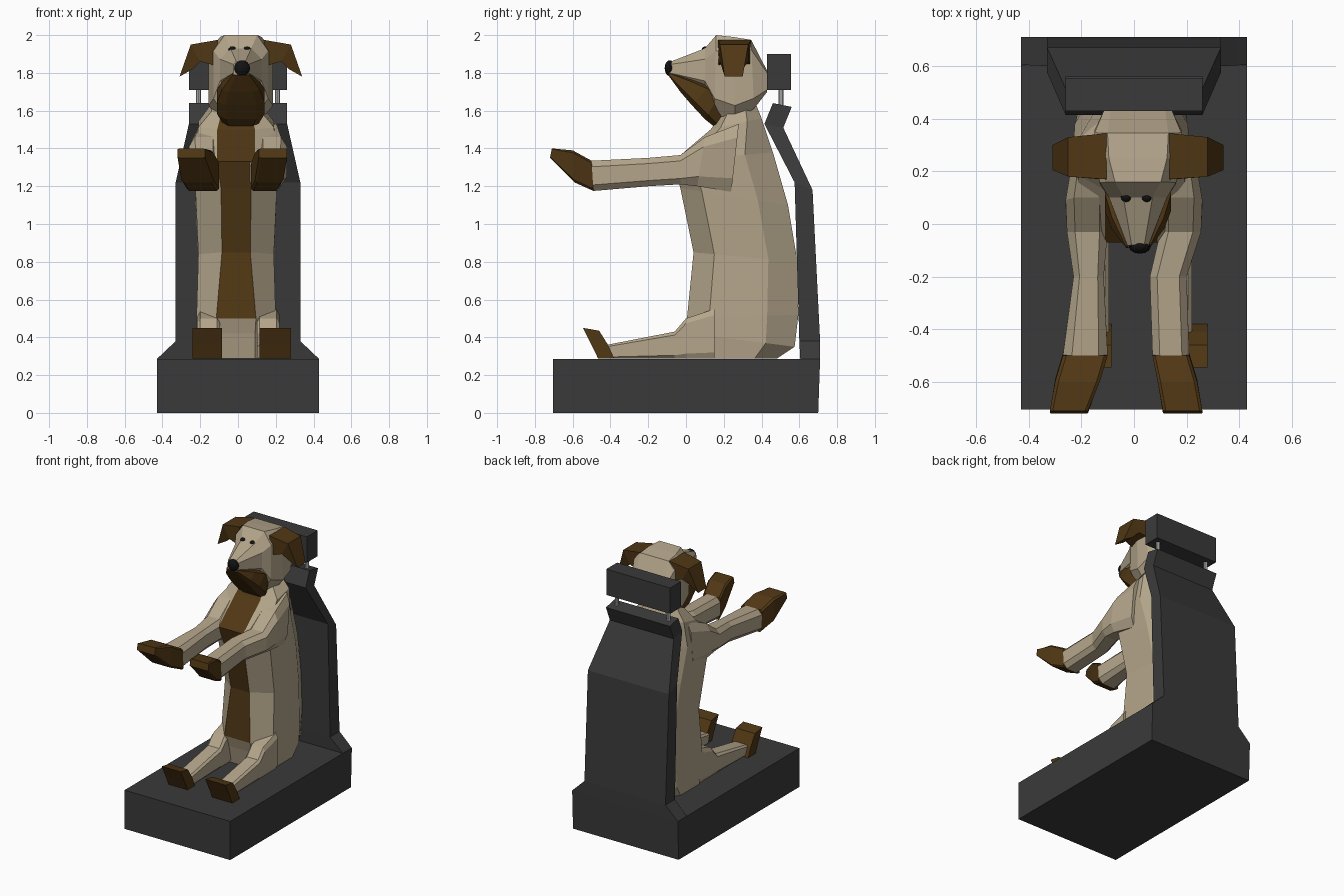
import bpy, bmesh, math
from mathutils import Vector

if "Cube" in bpy.data.objects:
    bpy.data.objects.remove(bpy.data.objects["Cube"])


def material(name, rgb):
    m = bpy.data.materials.new(name)
    m.diffuse_color = (*rgb, 1)
    m.use_nodes = True
    m.node_tree.nodes["Principled BSDF"].inputs["Base Color"].default_value = m.diffuse_color
    return m


TAN = material("tan_fur", (0.46, 0.38, 0.26))
BROWN = material("brown_fur", (0.08, 0.038, 0.007))
BLACK = material("black", (0.006, 0.006, 0.006))
DARK = material("seat_grey", (0.042, 0.042, 0.042))


def finish(name, bm, mats):
    bmesh.ops.recalc_face_normals(bm, faces=bm.faces)
    me = bpy.data.meshes.new(name)
    bm.to_mesh(me)
    bm.free()
    for m in mats:
        me.materials.append(m)
    ob = bpy.data.objects.new(name, me)
    bpy.context.collection.objects.link(ob)
    return ob


def loft(name, rings, mats, second=None):
    """Skin a list of equal rings; second(i, j) picks faces for material 1."""
    bm = bmesh.new()
    vs = [[bm.verts.new(p) for p in r] for r in rings]
    n = len(rings[0])
    for i in range(len(vs) - 1):
        for j in range(n):
            k = (j + 1) % n
            f = bm.faces.new((vs[i][j], vs[i][k], vs[i + 1][k], vs[i + 1][j]))
            if second and second(i, j):
                f.material_index = 1
    bm.faces.new(vs[0])
    bm.faces.new(vs[-1])
    return finish(name, bm, mats)


def octagon(x0, x1, low, high, k=0.6):
    """Chamfered ring across x; low and high are (y, z) of its bottom and top."""
    cx, hw = (x0 + x1) / 2, (x1 - x0) / 2
    ring = []
    for u, v in ((-k, -1), (k, -1), (1, -k), (1, k), (k, 1), (-k, 1), (-1, k), (-1, -k)):
        y, z = Vector(low).lerp(Vector(high), (v + 1) / 2)
        ring.append((cx + u * hw, y, z))
    return ring


def quad(x0, x1, front, back):
    return [(x0, *front), (x1, *front), (x1, *back), (x0, *back)]


def box(name, x, y, z, mat):
    return loft(name, [quad(-x, x, (y[0], h), (y[1], h)) for h in z], [mat])


def ball(name, loc, scale, mat):
    bm = bmesh.new()
    bmesh.ops.create_uvsphere(bm, u_segments=12, v_segments=8, radius=1)
    for v in bm.verts:
        v.co = Vector((v.co.x * scale[0], v.co.y * scale[1], v.co.z * scale[2])) + Vector(loc)
    return finish(name, bm, [mat])


# Seat: cushion block, bent backrest, headrest on two posts
box("seat_base", 0.43, (-0.705, 0.62), (0, 0.285), DARK)
loft("seat_back", [quad(-w, w, f, b) for w, f, b in (
    (0.43, (0.61, 0), (0.70, 0)),
    (0.43, (0.605, 0.285), (0.71, 0.285)),
    (0.33, (0.60, 0.38), (0.71, 0.38)),
    (0.33, (0.575, 1.22), (0.67, 1.18)),
    (0.26, (0.415, 1.53), (0.515, 1.51)),
    (0.26, (0.46, 1.64), (0.56, 1.62)))], [DARK])
box("headrest", 0.26, (0.43, 0.555), (1.71, 1.90), DARK)
for s, side in ((-1, "left"), (1, "right")):
    bpy.ops.mesh.primitive_cylinder_add(vertices=10, radius=0.014, depth=0.16,
                                        location=(s * 0.21, 0.503, 1.66))
    bpy.context.object.name = "headrest_post_" + side

# Torso: eight-sided rings, with a brown stripe up the front
torso = []
for w, s, f, b in (
        (0.20, 0.10, (0.06, 0.287), (0.48, 0.287)),
        (0.21, 0.10, (0.03, 0.42), (0.575, 0.35)),
        (0.21, 0.105, (0.005, 0.50), (0.595, 0.52)),
        (0.20, 0.075, (0.04, 0.85), (0.59, 0.80)),
        (0.215, 0.08, (-0.03, 1.19), (0.54, 1.10)),
        (0.22, 0.10, (-0.07, 1.33), (0.46, 1.38)),
        (0.20, 0.10, (0.13, 1.50), (0.40, 1.56)),
        (0.13, 0.08, (0.19, 1.58), (0.36, 1.66))):
    f, b, c = Vector(f), Vector(b), -0.01
    right = [(s, 0), (w, 0.2), (w, 0.72), (0.55 * w, 1)]
    pts = right + [(-x, t) for x, t in reversed(right)]
    torso.append([(c + x, *f.lerp(b, t)) for x, t in pts])
loft("torso", torso, [TAN, BROWN], lambda i, j: j == 7 and i >= 2)

# Arms reaching forward, with upturned paws (the two sides differ slightly)
for side, xs in (
        ("left", ((-0.23, -0.10), (-0.26, -0.10), (-0.255, -0.10), (-0.23, -0.115),
                  (-0.27, -0.10), (-0.30, -0.13), (-0.32, -0.175))),
        ("right", ((0.10, 0.23), (0.10, 0.26), (0.10, 0.255), (0.06, 0.20),
                   (0.07, 0.21), (0.09, 0.24), (0.11, 0.26)))):
    stations = (((0.24, 1.17), (0.28, 1.53)), ((0.06, 1.20), (0.10, 1.46)),
                ((-0.03, 1.21), (-0.03, 1.365)), ((-0.20, 1.20), (-0.20, 1.35)),
                ((-0.49, 1.175), (-0.50, 1.335)), ((-0.59, 1.22), (-0.60, 1.39)),
                ((-0.72, 1.35), (-0.71, 1.40)))
    rings = [octagon(*x, lo, hi) for x, (lo, hi) in zip(xs, stations)]
    loft("arm_" + side, rings[:5], [TAN])
    loft("hand_" + side, [octagon(*x, lo, hi, 0.85)
                          for x, (lo, hi) in list(zip(xs, stations))[4:]], [BROWN])

# Legs lying on the cushion, with upright feet
for side, x0, x1, foot in (("left", -0.215, -0.095, (-0.24, -0.085)),
                           ("right", 0.10, 0.22, (0.115, 0.28))):
    loft("leg_" + side, [octagon(x0, x1, lo, hi, 0.75) for lo, hi in (
        ((0.15, 0.287), (0.15, 0.55)), ((0.0, 0.287), (0.0, 0.50)),
        ((-0.06, 0.287), (-0.06, 0.43)), ((-0.40, 0.287), (-0.42, 0.36)))], [TAN])
    loft("foot_" + side, [quad(*foot, (-0.465, 0.287), (-0.38, 0.287)),
                          quad(*foot, (-0.50, 0.36), (-0.41, 0.355)),
                          quad(*foot, (-0.545, 0.45), (-0.46, 0.435))], [BROWN])

# Head: muzzle to back of skull, then the brown lower jaw
C = 0.015
loft("head", [octagon(C - w, C + w, lo, hi, k) for w, lo, hi, k in (
    (0.04, (-0.09, 1.785), (-0.08, 1.86), 0.6),
    (0.11, (0.10, 1.70), (0.10, 1.93), 0.5),
    (0.145, (0.15, 1.58), (0.16, 2.0), 0.6),
    (0.17, (0.26, 1.55), (0.25, 1.99), 0.65),
    (0.165, (0.36, 1.61), (0.345, 1.975), 0.7),
    (0.13, (0.43, 1.70), (0.43, 1.81), 0.8))], [TAN])
loft("lower_jaw", [octagon(C - w, C + w, lo, hi, 0.65) for w, lo, hi in (
    (0.045, (-0.092, 1.785), (-0.085, 1.80)),
    (0.10, (-0.03, 1.70), (0.04, 1.765)),
    (0.125, (0.03, 1.63), (0.13, 1.735)),
    (0.125, (0.10, 1.555), (0.19, 1.70)),
    (0.095, (0.15, 1.515), (0.22, 1.62)))], [BROWN])

# Face details
ball("nose", (0.022, -0.085, 1.825), (0.042, 0.028, 0.042), BLACK)
for s, side in ((-1, "left"), (1, "right")):
    ball("eye_" + side, (0.009 + s * 0.039, 0.103, 1.922), (0.021, 0.02, 0.018), BLACK)

# Floppy ears: tapered flap bent down at the outer end
for s, side in ((-1, "left"), (1, "right")):
    rings = []
    for (xt, zt), (xb, zb), y0, y1 in (
            ((0.12, 1.975), (0.14, 1.84), 0.17, 0.345),
            ((0.265, 1.95), (0.215, 1.86), 0.18, 0.33),
            ((0.325, 1.78), (0.255, 1.82), 0.205, 0.30)):
        xt, xb = C + s * xt, C + s * xb
        rings.append([(xt, y0, zt), (xt, y1, zt), (xb, y1, zb), (xb, y0, zb)])
    loft("ear_" + side, rings, [BROWN])
